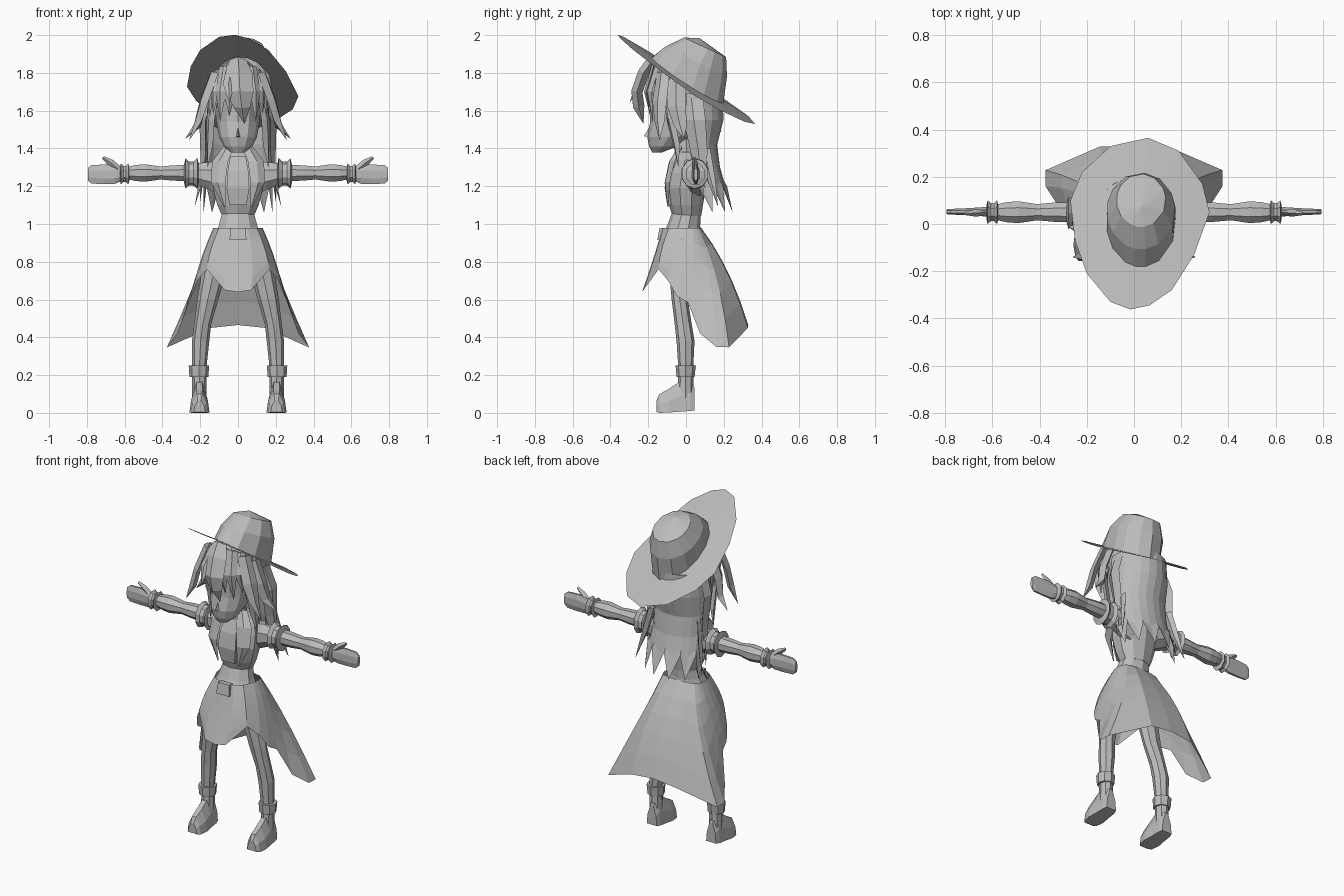
import bpy, bmesh, math
from mathutils import Vector

grey = bpy.data.materials.new("mid grey")
grey.diffuse_color = (0.5, 0.5, 0.5, 1)


def build(name, tubes, closed=True, caps=True, mirror=False):
    """Skin each list of rings (equal point counts) and join them as one object."""
    bm = bmesh.new()
    for rings in tubes:
        rows = [[bm.verts.new(p) for p in r] for r in rings]
        n = len(rows[0])
        for a, b in zip(rows, rows[1:]):
            for i in range(n if closed else n - 1):
                j = (i + 1) % n
                bm.faces.new((a[i], a[j], b[j], b[i]))
        if closed and caps:
            bm.faces.new(rows[0])
            bm.faces.new(rows[-1])
    bmesh.ops.remove_doubles(bm, verts=bm.verts[:], dist=0.0004)
    bmesh.ops.recalc_face_normals(bm, faces=bm.faces[:])
    me = bpy.data.meshes.new(name)
    bm.to_mesh(me)
    bm.free()
    me.materials.append(grey)
    ob = bpy.data.objects.new(name, me)
    bpy.context.collection.objects.link(ob)
    if mirror:
        ob.modifiers.new("Mirror", 'MIRROR')
    return ob


def ring_z(z, rx, y0, y1, x=0, n=10, shear=0.0):
    cy, ry = (y0 + y1) / 2, (y1 - y0) / 2
    pts = []
    for i in range(n):
        a = 2 * math.pi * i / n
        y = cy - ry * math.cos(a)
        pts.append((x + rx * math.sin(a), y, z + shear * y))
    return pts


def ring_x(x, ry, rz, z=1.27, y=0.05, n=8):
    return [(x, y + ry * math.cos(math.pi * (2 * i + 1) / n),
             z + rz * math.sin(math.pi * (2 * i + 1) / n)) for i in range(n)]


def strand(pts, widths, thick=0.014, side=(1, 0, 0)):
    """Flat tapering lock with a diamond cross-section."""
    side, rings = Vector(side).normalized(), []
    for i, p in enumerate(pts):
        p, w = Vector(p), widths[i]
        d = Vector(pts[min(i + 1, len(pts) - 1)]) - Vector(pts[max(i - 1, 0)])
        nrm = side.cross(d).normalized() * thick * min(1, w / 0.02)
        rings.append([p + side * w, p + nrm, p - side * w, p - nrm])
    return rings


# Hat: tilted, slightly drooping brim, then the crown
def tilt(x, y):
    return 1.77 - 0.635 * y - 0.13 * x - 0.2 * x * x


outline = [(-0.015, -0.362), (0.065, -0.345), (0.16, -0.28), (0.255, -0.13), (0.32, 0.05),
           (0.29, 0.17), (0.19, 0.31), (0.06, 0.365), (-0.10, 0.33), (-0.22, 0.22),
           (-0.27, 0.10), (-0.25, -0.07), (-0.2, -0.21), (-0.10, -0.33)]
angles = [math.atan2(y / 0.19, (x - 0.03) / 0.15) for x, y in outline]


def crown_ring(cy, rx, ry, zc=None, slope=0.0):
    pts = []
    for a in angles:
        x, dy = 0.03 + rx * math.cos(a), ry * math.sin(a)
        pts.append((x, cy + dy, tilt(x, cy + dy) if zc is None else zc + slope * dy))
    return pts


base = crown_ring(0.008, 0.148, 0.19)
build("hat_brim", [[[(x, y, tilt(x, y)) for x, y in outline], base]], caps=False)
build("hat_crown", [[base, crown_ring(0.055, 0.146, 0.163, 1.86, -0.5),
                     crown_ring(0.1, 0.105, 0.113, 1.935, -0.46),
                     [(0.03, 0.07, 1.985)] * len(angles)]], caps=False)

# Head and neck
build("head", [[ring_z(z, rx, a, b, n=12) for z, rx, a, b in [
    (1.378, 0.035, -0.178, -0.13), (1.41, 0.075, -0.195, -0.05), (1.46, 0.1, -0.205, 0.02),
    (1.54, 0.115, -0.19, 0.08), (1.66, 0.125, -0.19, 0.12), (1.76, 0.11, -0.17, 0.1)]]])
build("nose", [[[(-0.014, -0.195, 1.46), (0.014, -0.195, 1.46), (0, -0.19, 1.52)],
                [(0, -0.223, 1.465)] * 3]])
build("neck", [[ring_z(1.3, 0.05, -0.04, 0.06, n=8), ring_z(1.45, 0.042, -0.05, 0.05, n=8)]])

# Hair: cap over the skull, sloped to sit under the hat
build("hair_cap", [[ring_z(z, rx, a, b, n=12, shear=-0.5) for z, rx, a, b in [
    (1.58, 0.16, -0.10, 0.185), (1.66, 0.16, -0.17, 0.185), (1.73, 0.145, -0.185, 0.18),
    (1.79, 0.10, -0.165, 0.14)]]])

# Hair: one long sheet down the back, its hem cut into teeth
rows = []
for z, rx, ry, cy, tooth in [(1.69, 0.165, 0.175, 0.02, 0), (1.55, 0.175, 0.178, 0.02, 0),
                             (1.42, 0.172, 0.135, 0.03, 0), (1.30, 0.168, 0.13, 0.05, 0),
                             (1.21, 0.175, 0.13, 0.075, 0.02), (1.13, 0.185, 0.135, 0.10, 0.07)]:
    row = []
    for k in range(13):
        a = math.radians(-96 + 16 * k)
        s = 1 if k % 2 else -1
        row.append((rx * math.sin(a), cy + ry * math.cos(a) + tooth * 0.25 * s, z - tooth * s))
    rows.append(row)
build("back_hair", [rows], closed=False)

# Hair: flaring side locks
build("side_locks", [
    strand([(0.125, -0.12, 1.80), (0.18, -0.14, 1.65), (0.21, -0.14, 1.54), (0.26, -0.14, 1.44)],
           [0.04, 0.045, 0.03, 0], 0.02, (0.5, 0.8, 0)),
    strand([(0.14, -0.05, 1.75), (0.19, -0.05, 1.62), (0.215, -0.03, 1.52), (0.28, -0.01, 1.45)],
           [0.05, 0.05, 0.035, 0], 0.02, (0.2, 1, 0)),
    strand([(0.14, 0.03, 1.68), (0.185, 0.045, 1.55), (0.18, 0.07, 1.38), (0.2, 0.09, 1.12)],
           [0.06, 0.06, 0.045, 0], 0.02, (0.2, 1, 0)),
    strand([(0.12, -0.1, 1.75), (0.145, -0.08, 1.55), (0.15, -0.05, 1.42), (0.16, -0.04, 1.3)],
           [0.035, 0.03, 0.025, 0], 0.015, (0.7, 0.7, 0)),
    strand([(0.16, 0.1, 1.4), (0.19, 0.13, 1.25), (0.23, 0.17, 1.09)],
           [0.03, 0.025, 0], 0.012, (0.3, 1, 0))], mirror=True)

# Hair: fringe and the big forelock
build("fringe", [strand([(x * 0.8, y + 0.02, 1.84 - 0.5 * (y + 0.19)), (x, y - 0.02, 1.70),
                         (x * 1.05, y, z)], [0.03, 0.032, 0], 0.012, (1, s, 0))
                 for x, y, z, s in [(0.045, -0.19, 1.57, 0), (0.09, -0.175, 1.54, 0.5),
                                    (0.125, -0.14, 1.58, 1), (0.145, -0.09, 1.52, 2),
                                    (0.155, -0.04, 1.56, 4)]], mirror=True)
build("forelock", [strand([(0, -0.175, 1.868), (0.005, -0.225, 1.80), (0.01, -0.26, 1.70),
                           (0.02, -0.25, 1.62), (0.035, -0.225, 1.53)],
                          [0.045, 0.072, 0.072, 0.045, 0], 0.03),
                   strand([(-0.03, -0.19, 1.84), (-0.05, -0.25, 1.74), (-0.045, -0.3, 1.64)],
                          [0.03, 0.03, 0], 0.015)])

# Torso: waist, vest, front panel, lapels
build("waist", [[ring_z(0.95, 0.125, -0.12, 0.08), ring_z(0.99, 0.108, -0.1, 0.075),
                 ring_z(1.07, 0.085, -0.07, 0.08)]])
build("vest", [[ring_z(z, rx, a, b) for z, rx, a, b in [
    (1.04, 0.088, -0.07, 0.08), (1.10, 0.115, -0.09, 0.09), (1.19, 0.14, -0.105, 0.105),
    (1.27, 0.14, -0.09, 0.11), (1.34, 0.12, -0.06, 0.1), (1.38, 0.06, -0.045, 0.07)]]])
build("front_panel", [[[(-w, y, z), (w, y, z), (w, y + 0.03, z), (-w, y + 0.03, z)]
                       for w, y, z in [(0.045, -0.1, 1.1), (0.06, -0.113, 1.19),
                                       (0.055, -0.098, 1.28), (0.04, -0.065, 1.36)]]])
build("lapels", [strand([(0.05, -0.03, 1.41), (0.095, -0.075, 1.33), (0.105, -0.1, 1.22),
                         (0.07, -0.095, 1.09)], [0.03, 0.045, 0.04, 0.005], 0.012,
                        (1, 0.35, 0))], mirror=True)

# Arms: sleeve, upper cuff, forearm, wrist cuff, hand, thumb
build("sleeves", [[ring_x(0.08, 0.06, 0.09, 1.23), ring_x(0.15, 0.062, 0.08, 1.255),
                   ring_x(0.22, 0.055, 0.06, 1.265)]], mirror=True)
build("sleeve_cuffs", [[ring_x(x, r * 0.9, r, 1.267, 0.047, 10) for x, r in [
    (0.21, 0.06), (0.215, 0.082), (0.235, 0.064), (0.26, 0.064), (0.278, 0.08),
    (0.285, 0.05)]]], mirror=True)
build("arms", [[ring_x(x, r, r) for x, r in [
    (0.27, 0.046), (0.34, 0.044), (0.41, 0.037), (0.49, 0.05), (0.54, 0.046),
    (0.59, 0.034)]]], mirror=True)
build("wrist_cuffs", [[ring_x(x, r * 0.9, r, 1.265) for x, r in [
    (0.575, 0.036), (0.58, 0.06), (0.594, 0.046), (0.606, 0.046), (0.62, 0.06),
    (0.626, 0.034)]]], mirror=True)
build("hands", [[ring_x(x, ry, rz, 1.263, 0.052) for x, ry, rz in [
    (0.61, 0.024, 0.035), (0.65, 0.02, 0.054), (0.71, 0.016, 0.056), (0.775, 0.013, 0.053),
    (0.795, 0.011, 0.036)]]], mirror=True)
build("thumbs", [strand([(0.635, 0.05, 1.29), (0.675, 0.047, 1.325), (0.715, 0.044, 1.352)],
                        [0.02, 0.019, 0.008], 0.016, (0.65, 0, -0.75))], mirror=True)

# Coat skirt: front centre to back centre; each column is top, middle, hem
columns = [
    ((0, -0.125, 0.98), (0, -0.172, 0.82), (0, -0.233, 0.64)),
    ((0.05, -0.12, 0.98), (0.075, -0.168, 0.82), (0.07, -0.225, 0.65)),
    ((0.10, -0.09, 0.98), (0.145, -0.13, 0.86), (0.165, -0.145, 0.76)),
    ((0.125, -0.03, 0.98), (0.185, -0.06, 0.83), (0.215, -0.095, 0.70)),
    ((0.13, 0.0, 0.98), (0.20, -0.015, 0.80), (0.245, -0.05, 0.62)),
    ((0.128, 0.035, 0.98), (0.205, 0.04, 0.78), (0.26, 0.01, 0.585)),
    ((0.12, 0.05, 0.98), (0.217, 0.085, 0.73), (0.32, 0.075, 0.42)),
    ((0.113, 0.058, 0.98), (0.224, 0.13, 0.70), (0.375, 0.16, 0.35)),
    ((0.105, 0.065, 0.98), (0.215, 0.165, 0.70), (0.375, 0.228, 0.347)),
    ((0.06, 0.075, 0.98), (0.115, 0.215, 0.75), (0.145, 0.328, 0.45)),
    ((0, 0.08, 0.98), (0, 0.22, 0.75), (0, 0.33, 0.465))]


def bend(col, t):
    a, m, b = map(Vector, col)
    return a * (1 - t) * (1 - 2 * t) + m * 4 * t * (1 - t) + b * t * (2 * t - 1)


build("coat_skirt", [[[bend(c, t / 5) for c in columns] for t in range(6)]],
      closed=False, mirror=True)
build("belt_buckle", [[[(-w, y, z), (w, y, z), (w, y + 0.03, z), (-w, y + 0.03, z)]
                       for w, y, z in [(0.045, -0.152, 0.915), (0.038, -0.14, 0.98)]]])

# Legs, ankle bands and boots
build("legs", [[ring_z(z, r, a, b, x, 8) for z, x, r, a, b in [
    (0.92, 0.085, 0.07, -0.09, 0.05), (0.76, 0.125, 0.065, -0.09, 0.015),
    (0.60, 0.16, 0.056, -0.076, 0.01), (0.47, 0.187, 0.045, -0.06, 0.03),
    (0.38, 0.198, 0.046, -0.05, 0.045), (0.23, 0.205, 0.037, -0.04, 0.038),
    (0.08, 0.205, 0.038, -0.045, 0.04)]]], mirror=True)
build("ankle_bands", [[ring_z(0.19, 0.05, -0.05, 0.045, 0.207, 8),
                       ring_z(0.25, 0.054, -0.055, 0.052, 0.207, 8)]], mirror=True)
build("boots", [[[(0.204 - w, y, z0), (0.204 + w, y, z0), (0.204 + w * 0.85, y, z0 + h * 0.5),
                  (0.204 + w * 0.3, y, z0 + h), (0.204 - w * 0.3, y, z0 + h),
                  (0.204 - w * 0.85, y, z0 + h * 0.5)]
                 for y, w, z0, h in [(-0.157, 0.03, 0.005, 0.06), (-0.14, 0.044, 0.0, 0.1),
                                     (-0.09, 0.053, 0.002, 0.125), (-0.035, 0.046, 0.006, 0.16),
                                     (0.02, 0.042, 0.01, 0.16), (0.045, 0.034, 0.014, 0.12)]]],
      mirror=True)
